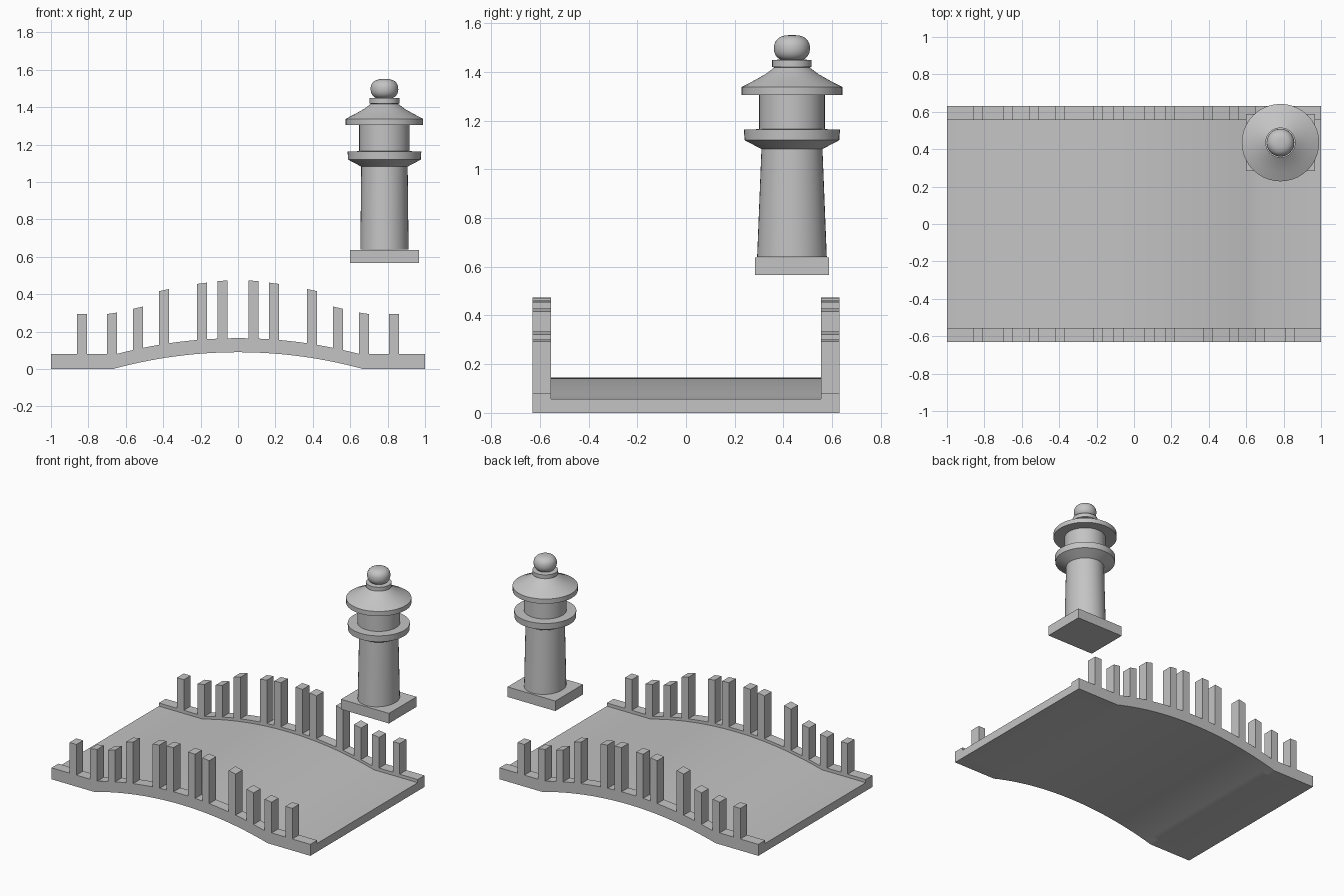
import bpy, bmesh, math

if "Cube" in bpy.data.objects:
    bpy.data.objects.remove(bpy.data.objects["Cube"])

stone = bpy.data.materials.new("grey stone")
stone.diffuse_color = (0.55, 0.55, 0.55, 1)
stone.use_nodes = True
stone.node_tree.nodes["Principled BSDF"].inputs["Base Color"].default_value = stone.diffuse_color


def make(name, bm, smooth=None):
    bmesh.ops.recalc_face_normals(bm, faces=bm.faces)
    me = bpy.data.meshes.new(name)
    bm.to_mesh(me)
    bm.free()
    ob = bpy.data.objects.new(name, me)
    bpy.context.collection.objects.link(ob)
    me.materials.append(stone)
    if smooth:
        bpy.ops.object.select_all(action='DESELECT')
        ob.select_set(True)
        bpy.context.view_layer.objects.active = ob
        bpy.ops.object.shade_smooth_by_angle(angle=math.radians(smooth))
    return ob


def extrude_strip(bm, lower, upper, y0, y1):
    """Solid slab between two x-z curves of equal length, from y0 to y1."""
    rings = [[bm.verts.new((x, y, z)) for (x, z), y in
              ((lo, y0), (lo, y1), (up, y1), (up, y0))]
             for lo, up in zip(lower, upper)]
    for a, b in zip(rings, rings[1:]):
        for i in range(4):
            j = (i + 1) % 4
            bm.faces.new((a[i], a[j], b[j], b[i]))
    bm.faces.new(rings[0])
    bm.faces.new(rings[-1])


def arch(half, rise, base, n=28):
    """Flat approach, circular arc, flat approach."""
    r = (half * half + rise * rise) / (2 * rise)
    pts = [(-1, base)]
    for i in range(n + 1):
        x = -half + 2 * half * i / n
        pts.append((x, base + rise - r + math.sqrt(r * r - x * x)))
    return pts + [(1, base)]


under = arch(0.67, 0.09, 0)

# Arched deck
bm = bmesh.new()
extrude_strip(bm, under, arch(0.66, 0.087, 0.058), -0.555, 0.555)
make("bridge_deck", bm, 20)

# Curbs along both sides
curb_top = arch(0.65, 0.085, 0.08)
for side, name in ((-1, "front"), (1, "back")):
    bm = bmesh.new()
    extrude_strip(bm, under, curb_top, side * 0.555, side * 0.63)
    make(name + "_curb", bm, 5)

# Railing posts: x centre, outer top height, inner top height
posts = [(0.834, 0.294, 0.294), (0.674, 0.294, 0.302), (0.535, 0.322, 0.334),
         (0.396, 0.416, 0.428), (0.192, 0.455, 0.462), (0.083, 0.471, 0.473)]
for side, name in ((-1, "front"), (1, "back")):
    bm = bmesh.new()
    for cx, outer, inner in posts:
        for s in (-1, 1):
            a, b = s * (cx + 0.0265), s * (cx - 0.0265)
            foot = 0.07 + 0.08 * max(0, 1 - (cx / 0.65) ** 2)
            extrude_strip(bm, [(a, foot), (b, foot)], [(a, outer), (b, inner)],
                          side * 0.555, side * 0.63)
    make(name + "_railing_posts", bm)

# Lantern
LX, LY = 0.783, 0.435


def lathe(name, profile, n=40, angle=30):
    """Closed turned part; each profile row is (rx, ry, z)."""
    bm = bmesh.new()
    rings = [[bm.verts.new((LX + rx * math.cos(2 * math.pi * i / n),
                            LY + ry * math.sin(2 * math.pi * i / n), z))
              for i in range(n)] for rx, ry, z in profile]
    for a, b in zip(rings, rings[1:]):
        for i in range(n):
            j = (i + 1) % n
            bm.faces.new((a[i], a[j], b[j], b[i]))
    bm.faces.new(rings[0])
    bm.faces.new(rings[-1])
    return make(name, bm, angle)


def round_part(name, profile, **kw):
    return lathe(name, [(r, r, z) for r, z in profile], **kw)


bm = bmesh.new()
bmesh.ops.create_cube(bm, size=1)
for v in bm.verts:
    v.co = (LX + v.co.x * 0.37, LY + v.co.y * 0.304, 0.602 + v.co.z * 0.07)
make("lantern_base", bm)

lathe("lantern_shaft", [(0.129, 0.143, 0.64), (0.124, 0.125, 1.09)])
round_part("lantern_gallery", [(0.125, 1.083), (0.195, 1.12), (0.197, 1.163),
                               (0.13, 1.165)], angle=20)
round_part("lantern_light_chamber", [(0.135, 1.16), (0.135, 1.31)])
round_part("lantern_roof", [(0.13, 1.305), (0.207, 1.305), (0.207, 1.338),
                            (0.16, 1.362), (0.11, 1.39), (0.07, 1.42)], angle=25)
round_part("lantern_collar", [(0.065, 1.415), (0.081, 1.421), (0.081, 1.448),
                              (0.06, 1.45)])
# Rounded finial: superellipse profile
knob = []
for i in range(13):
    t = math.radians(-65 + 150 * i / 12)
    c, s = math.cos(t), math.sin(t)
    knob.append((0.074 * c ** 0.7, 1.497 + 0.054 * math.copysign(abs(s) ** 0.9, s)))
round_part("lantern_finial", knob, angle=40)
